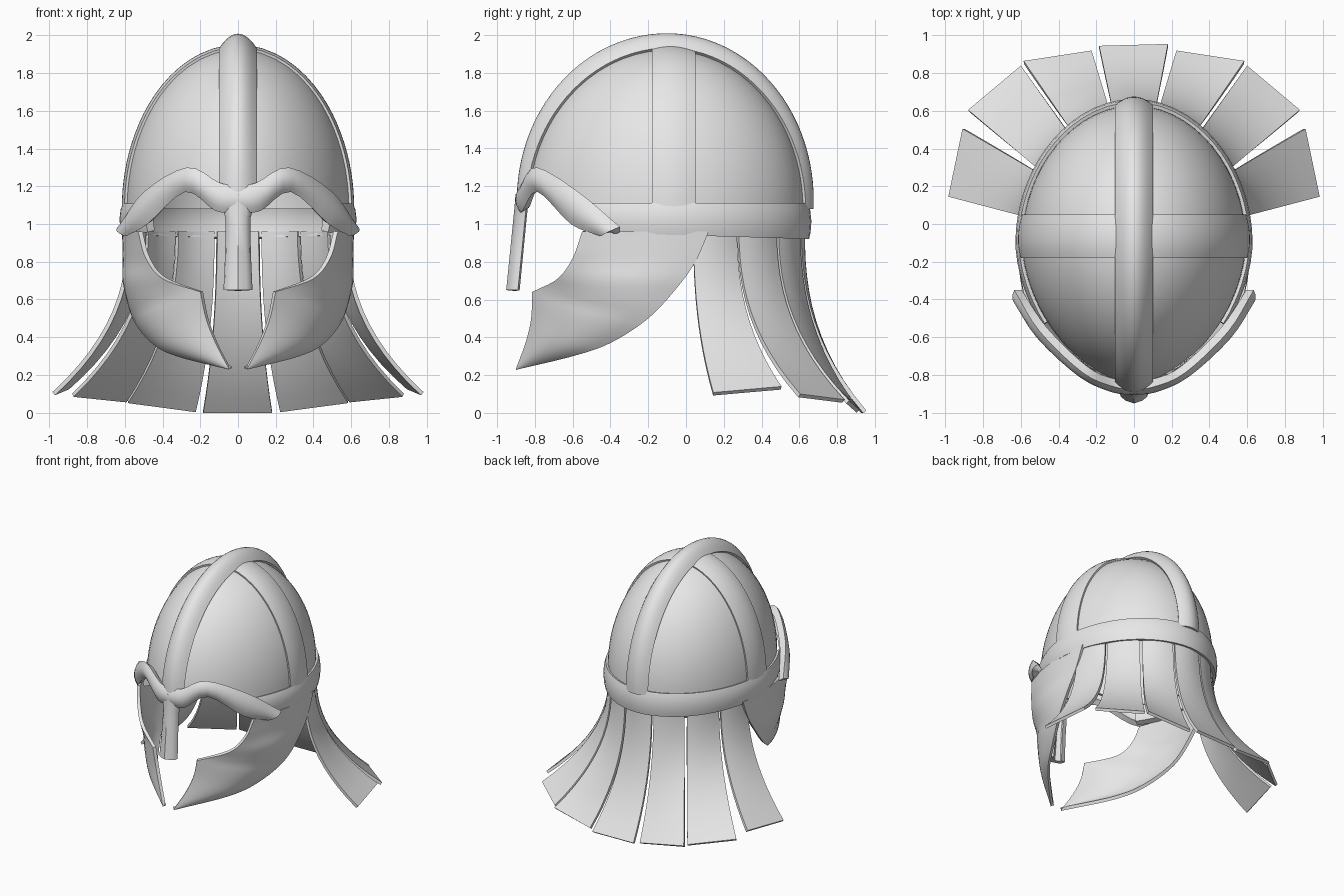
import bpy, bmesh
from math import sin, cos, pi, atan2, radians
from mathutils import Vector

if "Cube" in bpy.data.objects:
    bpy.data.objects.remove(bpy.data.objects["Cube"], do_unlink=True)

steel = bpy.data.materials.new("pale_steel")
steel.use_nodes = True
steel.diffuse_color = (0.8, 0.8, 0.8, 1)
steel.node_tree.nodes["Principled BSDF"].inputs["Base Color"].default_value = (0.8, 0.8, 0.8, 1)

CY, BASE = -0.1, 1.08          # centre of the egg-shaped plan, spring line of the dome


def sheet(name, rows, thick, angle=40):
    """Loft a grid of points into a plate thickened towards the inside."""
    bm = bmesh.new()
    grid = [[bm.verts.new(p) for p in row] for row in rows]
    for a, b in zip(grid, grid[1:]):
        for i in range(len(a) - 1):
            bm.faces.new((a[i], a[i + 1], b[i + 1], b[i]))
    bmesh.ops.remove_doubles(bm, verts=bm.verts, dist=0.0005)
    bm.normal_update()
    middle = Vector((0, CY, 0.9))
    if sum(f.normal.dot(f.calc_center_median() - middle) * f.calc_area() for f in bm.faces) < 0:
        bmesh.ops.reverse_faces(bm, faces=bm.faces)
    mesh = bpy.data.meshes.new(name)
    bm.to_mesh(mesh)
    bm.free()
    mesh.materials.append(steel)
    ob = bpy.data.objects.new(name, mesh)
    bpy.context.collection.objects.link(ob)
    bpy.ops.object.select_all(action='DESELECT')
    ob.select_set(True)
    bpy.context.view_layer.objects.active = ob
    solid = ob.modifiers.new("thickness", 'SOLIDIFY')
    solid.thickness, solid.offset = thick, -1
    bpy.ops.object.modifier_apply(modifier=solid.name)
    bpy.ops.object.shade_smooth_by_angle(angle=radians(angle))
    return ob


def spline(pts, n=5):
    """Catmull-Rom curve through the points."""
    pts = [Vector(p) for p in pts]
    ext = [2 * pts[0] - pts[1]] + pts + [2 * pts[-1] - pts[-2]]
    out = []
    for a, b, c, d in zip(ext, ext[1:], ext[2:], ext[3:]):
        for k in range(n):
            t = k / n
            out.append(0.5 * (2 * b + (c - a) * t + (2 * a - 5 * b + 4 * c - d) * t * t
                              + (3 * b - a - 3 * c + d) * t ** 3))
    return out + [pts[-1]]


def inside(p):
    power, depth = (1.75, 0.75) if p.y < CY else (1.95, 0.73)
    plan = ((abs(p.x) / 0.595) ** power + (abs(p.y - CY) / depth) ** power) ** (1 / power)
    return plan ** 2 + (max(p.z - BASE, 0) / 0.85) ** 2 < 1


def hit(origin, way, offset=0):
    """Point where a ray from inside meets the dome, pushed out by offset."""
    lo, hi = 0, 1.5
    for _ in range(26):
        mid = (lo + hi) / 2
        lo, hi = (mid, hi) if inside(origin + way * mid) else (lo, mid)
    return origin + way * (lo + offset)


def lerp_table(x, table):
    for (a, u), (b, v) in zip(table, table[1:]):
        if x <= b:
            return u + (v - u) * (x - a) / (b - a)
    return table[-1][1]


# Skull: dome whose front edge follows the brow
centre = Vector((0, CY, BASE))
brow_height = [(0, 0.05), (0.27, 0.155), (0.45, 0.05), (0.53, 0)]
columns = []
for i in range(65):
    a = 2 * pi * i / 64
    foot = hit(centre, Vector((cos(a), sin(a), 0)))
    start = atan2(lerp_table(abs(foot.x), brow_height), 0.7) if foot.y < -0.4 else 0
    col = []
    for j in range(19):
        e = start + (pi / 2 - start) * j / 18
        col.append(hit(centre, Vector((cos(a) * cos(e), sin(a) * cos(e), sin(e)))))
    columns.append(col)
sheet("skull", columns, 0.03)

# Crest band running front to back, with a raised rounded middle
rows = []
for i in range(49):
    e = 0.07 + (pi - 0.07) * i / 48
    row = []
    for k in range(-5, 6):
        swell = (0.03 + 0.035 * sin(e)) * (1 - (k / 5) ** 2)
        row.append(hit(Vector((0.1 * k / 5, CY, BASE)), Vector((0, -cos(e), sin(e))), 0.015 + swell))
    rows.append(row)
sheet("crest_band", rows, 0.035)

# Cross band running side to side
rows = []
for i in range(41):
    e = pi * i / 40
    rows.append([hit(Vector((0, -0.065 + 0.115 * k / 4, BASE)), Vector((cos(e), 0, sin(e))),
                     0.014 + 0.008 * (1 - (k / 4) ** 2)) for k in range(-4, 5)])
sheet("cross_band", rows, 0.03)

# Rim around the sides and back, open at the face
rows = []
for i in range(49):
    a = radians(-42 + 264 * i / 48)
    way = Vector((cos(a), sin(a), 0))
    row = []
    for t, off in ((0, 0.022), (0.2, 0.03), (0.5, 0.034), (0.8, 0.028), (1, 0.016)):
        p = hit(centre, way, off)
        low = 0.94 - 0.03 * p.y
        p.z = low + (1.11 - low) * t
        row.append(p)
    rows.append(row)
sheet("rim", rows, 0.045)

# Brow guard, lofted between its upper and lower edges
upper = [(0, -.875, 1.2), (.1, -.865, 1.22), (.27, -.79, 1.3), (.5, -.57, 1.17), (.635, -.35, .985)]
lower = [(0, -.88, 1.06), (.12, -.865, 1.07), (.28, -.785, 1.17), (.48, -.61, 1.0), (.595, -.45, .935)]
half = []
for u, l in zip(spline(upper, 4), spline(lower, 4)):
    out = Vector((u.x, (u.y - CY) * 0.7, 0)).normalized()
    half.append([u.lerp(l, k / 6) + out * 0.028 * (1 - (k / 3 - 1) ** 2) for k in range(7)])
flip = [[Vector((-p.x, p.y, p.z)) for p in row] for row in reversed(half[1:])]
sheet("brow_guard", flip + half, 0.05)

# Nose guard
rows = []
for z, w, y in ((1.16, .1, -.85), (1.1, .085, -.855), (1.03, .066, -.862), (.85, .068, -.88), (.65, .077, -.9)):
    rows.append([(w * s, y - d, z) for s, d in
                 ((-1, -.01), (-.92, .015), (-.6, .036), (0, .052), (.6, .036), (.92, .015), (1, -.01))])
sheet("nose_guard", rows, 0.04)

# Cheek guards, lofted from the face edge to the lower rear edge
face_edge = [(.53, -.55, .96), (.49, -.6, .82), (.40, -.68, .71), (.20, -.815, .64)]
point_edge = [(.20, -.815, .64), (.17, -.82, .5), (.12, -.85, .37), (.05, -.9, .235)]
rear_edge = [(.60, .12, .96), (.60, .05, .8), (.595, -.05, .66), (.56, -.2, .5),
             (.46, -.4, .37), (.33, -.6, .3), (.05, -.9, .228)]
bulges = spline([(b, 0, 0) for b in (.045, .055, .085, .1, .08, .05, 0)])
front = spline(face_edge)[:-1] + spline(point_edge)
for side, sx in (("left", 1), ("right", -1)):
    rows = []
    for f, r, b in zip(front, spline(rear_edge), bulges):
        out = Vector((0.95, -0.3, 0))
        row = [f.lerp(r, k / 10) + out * b.x * (1 - (k / 5 - 1) ** 2) for k in range(11)]
        rows.append([(sx * p.x, p.y, p.z) for p in row])
    sheet("cheek_guard_" + side, rows, 0.025)


# Neck flaps: strips that flare outwards towards the bottom
def flap(name, tops, ends, sx=1):
    (a, b), (c, d) = [[Vector(p) for p in pair] for pair in (tops, ends)]
    out = (c + d - a - b) * Vector((1, 0, 0)) * Vector((1, 0, 0)) + Vector((0, (c + d - a - b).y, 0))
    out.normalize()
    rows = []
    for i in range(13):
        t = i / 12
        row = []
        for k in range(7):
            p, q = a.lerp(b, k / 6), c.lerp(d, k / 6)
            v = p.lerp(q, 0.05 * t + 0.95 * t ** 2.4)
            v.z = p.z + (q.z - p.z) * t
            v += out * 0.02 * (1 - (k / 3 - 1) ** 2) * (1 - t)
            row.append((sx * v.x, v.y, v.z))
        rows.append(row)
    sheet(name, rows, 0.022)


flap("neck_flap_back", ((-.115, .61, .96), (.115, .61, .96)), ((-.185, .945, .012), (.18, .955, .012)))
pairs = [("inner", ((.13, .605, .96), (.33, .49, .96)), ((.225, .92, .015), (.585, .865, .065))),
         ("middle", ((.345, .48, .96), (.495, .28, .96)), ((.6, .84, .07), (.88, .605, .1))),
         ("outer", ((.505, .27, .96), (.585, .04, .96)), ((.91, .505, .14), (.985, .145, .108)))]
for label, tops, ends in pairs:
    for side, sx in (("left", 1), ("right", -1)):
        flap("neck_flap_%s_%s" % (label, side), tops, ends, sx)
